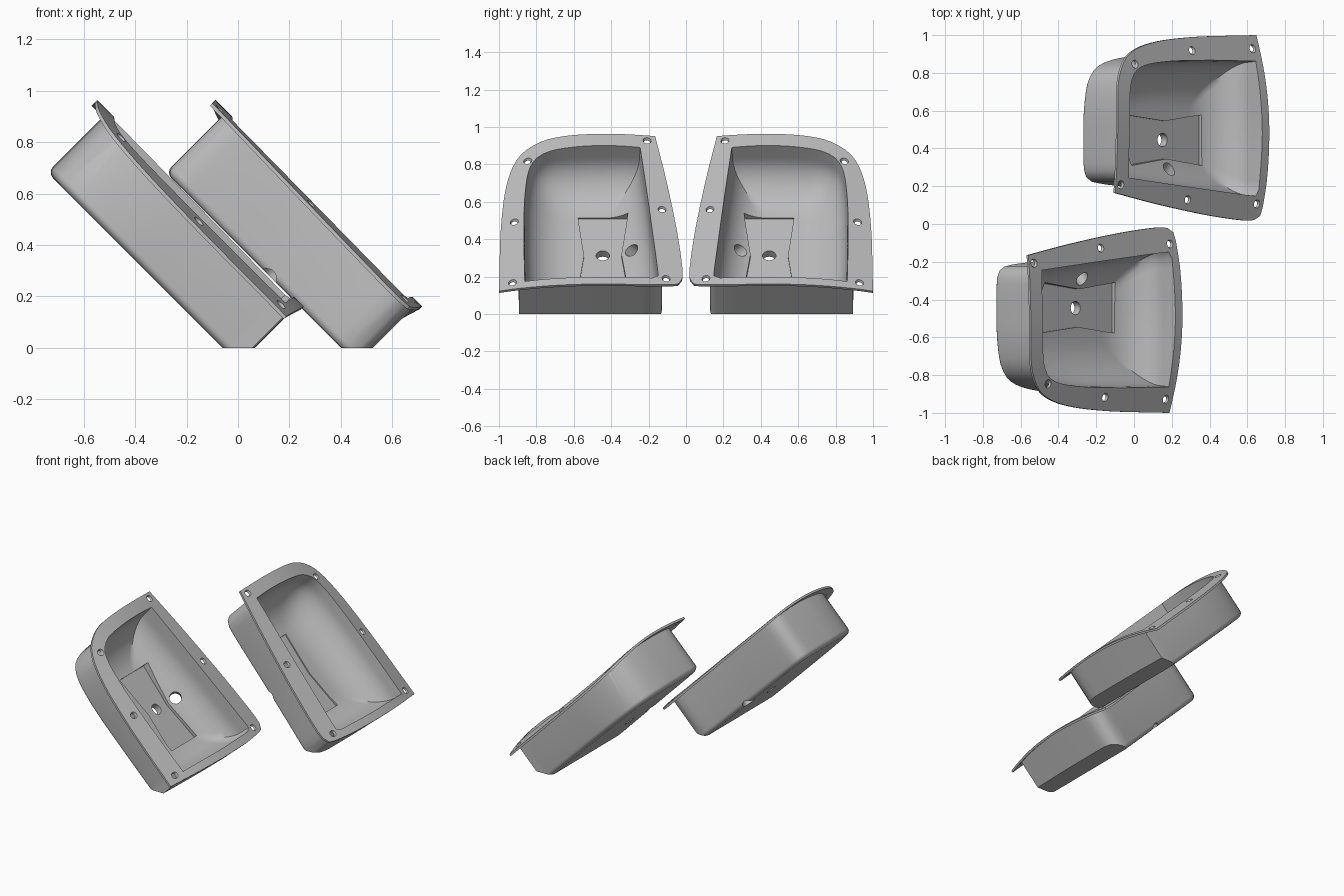
import bpy, bmesh, math
from mathutils import Vector, Matrix

if "Cube" in bpy.data.objects:
    bpy.data.objects.remove(bpy.data.objects["Cube"], do_unlink=True)

grey = bpy.data.materials.new("plain grey")
grey.use_nodes = True
COLOUR = (0.5, 0.5, 0.5, 1)
grey.diffuse_color = COLOUR
grey.node_tree.nodes["Principled BSDF"].inputs["Base Color"].default_value = COLOUR

# Outlines in the tilted frame: u runs downhill, v sideways, w out of the opening.
# Each outline has an inner side, a bottom side and an outer side with the top.
FLANGE = [
    [(-1.068, .165), (-.74, .105), (-.38, .05), (-.1, .02), (0, .022), (.035, .045), (.046, .09)],
    [(.046, .09), (.062, .25), (.068, .5), (.062, .75), (.046, 1)],
    [(.046, 1), (-.42, .99), (-.74, .96), (-.93, .9), (-1.02, .8), (-1.055, .68),
     (-1.068, .45), (-1.068, .165)]]
OPENING = [
    [(-.975, .245), (-.6, .205), (-.3, .175), (-.04, .15), (-.01, .155), (.005, .18)],
    [(.005, .18), (.015, .5), (.007, .862)],
    [(.007, .862), (-.35, .867), (-.66, .86), (-.86, .83), (-.945, .75), (-.972, .6),
     (-.98, .4), (-.975, .245)]]
SHELL = [
    [(-.985, .245), (-.955, .225), (-.89, .214), (-.75, .2), (-.45, .173), (-.2, .147),
     (-.08, .133), (-.02, .13), (.02, .145), (.037, .17)],
    [(.037, .17), (.045, .21), (.046, .3), (.046, .55), (.04, .893)],
    [(.04, .893), (-.35, .895), (-.66, .888), (-.87, .85), (-.965, .77), (-1, .62),
     (-1.006, .45), (-1.005, .34), (-1, .275), (-.985, .245)]]
COUNTS = (24, 14, 40)
CENTRE, HALF = (-.48, .51), (.49, .355)


def smooth_side(points, count):
    """Catmull-Rom curve through the points, spaced evenly along its length."""
    p = [Vector(q) for q in points]
    p = [2 * p[0] - p[1]] + p + [2 * p[-1] - p[-2]]
    fine = []
    for a, b, c, d in zip(p, p[1:], p[2:], p[3:]):
        for i in range(20):
            t = i / 20
            fine.append(b + (c - a) * t / 2 + (2 * a - 5 * b + 4 * c - d) * t * t / 2
                        + (3 * b - a - 3 * c + d) * t ** 3 / 2)
    fine.append(p[-2])
    run = [0]
    for a, b in zip(fine, fine[1:]):
        run.append(run[-1] + (b - a).length)
    result, k = [], 0
    for i in range(count):
        goal = run[-1] * i / count
        while run[k + 1] < goal:
            k += 1
        result.append(fine[k].lerp(fine[k + 1], (goal - run[k]) / (run[k + 1] - run[k])))
    return result


def outline(sides):
    return [q for s, n in zip(sides, COUNTS) for q in smooth_side(s, n)]


def inset(loop, d):
    return [Vector([q[i] - d * (q[i] - CENTRE[i]) / HALF[i] for i in (0, 1)]) for q in loop]


def rim(v):
    """Height of the gently arched flange."""
    return .295 - (.18 if v < .48 else .28) * (v - .48) ** 2


def raised(loop, drop):
    return [(q[0], q[1], rim(q[1]) - drop) for q in loop]


def level(loop, w):
    return [(q[0], q[1], w) for q in loop]


def place(bm, name):
    """Tilt the part by 45 degrees and make it an object."""
    r = math.sqrt(.5)
    for vert in bm.verts:
        u, v, w = vert.co
        vert.co = ((u + w) * r + .46, v, (w - u) * r)
    bmesh.ops.recalc_face_normals(bm, faces=bm.faces)
    mesh = bpy.data.meshes.new(name)
    bm.to_mesh(mesh)
    bm.free()
    mesh.materials.append(grey)
    obj = bpy.data.objects.new(name, mesh)
    bpy.context.collection.objects.link(obj)
    return obj


def loft(rings):
    bm = bmesh.new()
    loops = [[bm.verts.new(q) for q in ring] for ring in rings]
    for a, b in zip(loops, loops[1:]):
        for i in range(len(a)):
            j = (i + 1) % len(a)
            bm.faces.new((a[i], a[j], b[j], b[i]))
    bm.faces.new(loops[0])
    bm.faces.new(loops[-1])
    return bm


def tub():
    edge, hole, shell = outline(FLANGE), outline(OPENING), outline(SHELL)
    rings = []
    # Outer shell with a small rounded bottom edge
    for i in range(5):
        a = math.radians(22.5 * i)
        rings.append(level(inset(shell, .03 * (1 - math.sin(a))), -.042 + .03 * (1 - math.cos(a))))
    # Flange, underside then top
    rings += [raised(shell, .014), raised(edge, .014), raised(edge, 0), raised(hole, 0)]
    # Dished hollow
    for i in range(13):
        a = math.radians(7.5 * i)
        rings.append(level(inset(hole, .005 + .25 * (1 - math.cos(a))), .01 + .2 * (1 - math.sin(a))))
    bm = loft(rings)
    bmesh.ops.recalc_face_normals(bm, faces=bm.faces)
    # Lower corner cut flat where it rests on the ground
    bmesh.ops.bisect_plane(bm, geom=bm.verts[:] + bm.edges[:] + bm.faces[:],
                           plane_co=(0, 0, 0), plane_no=(1, 0, -1), clear_outer=True)
    bmesh.ops.holes_fill(bm, edges=[e for e in bm.edges if e.is_boundary], sides=0)
    return bm


def recess():
    """Waisted flat seat sunk into the dished floor."""
    shape = [(-.715, .31), (-.43, .345), (-.165, .31), (-.165, .577), (-.43, .545), (-.715, .577)]
    return loft([level(shape, .002), level(shape, .12)])


def drill(bm, centre, direction, r1, r2, depth):
    turn = Vector(direction).to_track_quat('Z', 'Y').to_matrix().to_4x4()
    bmesh.ops.create_cone(bm, cap_ends=True, segments=24, radius1=r1, radius2=r2, depth=depth,
                          matrix=Matrix.Translation(centre) @ turn)


def drills():
    bm = bmesh.new()
    # Countersunk screw holes
    for u, v in [(0, .105), (-.52, .127), (-1.03, .207), (0, .93), (-.456, .92), (-.9, .848)]:
        drill(bm, (u, v, rim(v) - .008), (0, 0, 1), .011, .027, .04)
    # Floor hole and slanted side hole
    drill(bm, (-.44, .445, 0), (0, 0, 1), .036, .036, .2)
    drill(bm, (-.435, .288, .045), (0, .7, .7), .038, .038, .28)
    return bm


def carve(obj, cutter):
    cutter.hide_render = True
    mod = obj.modifiers.new("cut", 'BOOLEAN')
    mod.operation, mod.solver, mod.object = 'DIFFERENCE', 'EXACT', cutter
    bpy.ops.object.select_all(action='DESELECT')
    obj.select_set(True)
    bpy.context.view_layer.objects.active = obj
    bpy.ops.object.modifier_apply(modifier=mod.name)
    bpy.data.objects.remove(cutter, do_unlink=True)


left = place(tub(), "left_tub")
carve(left, place(recess(), "recess_cutter"))
carve(left, place(drills(), "hole_cutter"))
bpy.ops.object.shade_smooth_by_angle(angle=math.radians(38))

# Mirrored twin, set back along x
right = bpy.data.objects.new("right_tub", left.data.copy())
right.data.transform(Matrix.Translation((-.46, 0, 0)) @ Matrix.Diagonal((1, -1, 1, 1)))
right.data.flip_normals()
bpy.context.collection.objects.link(right)
